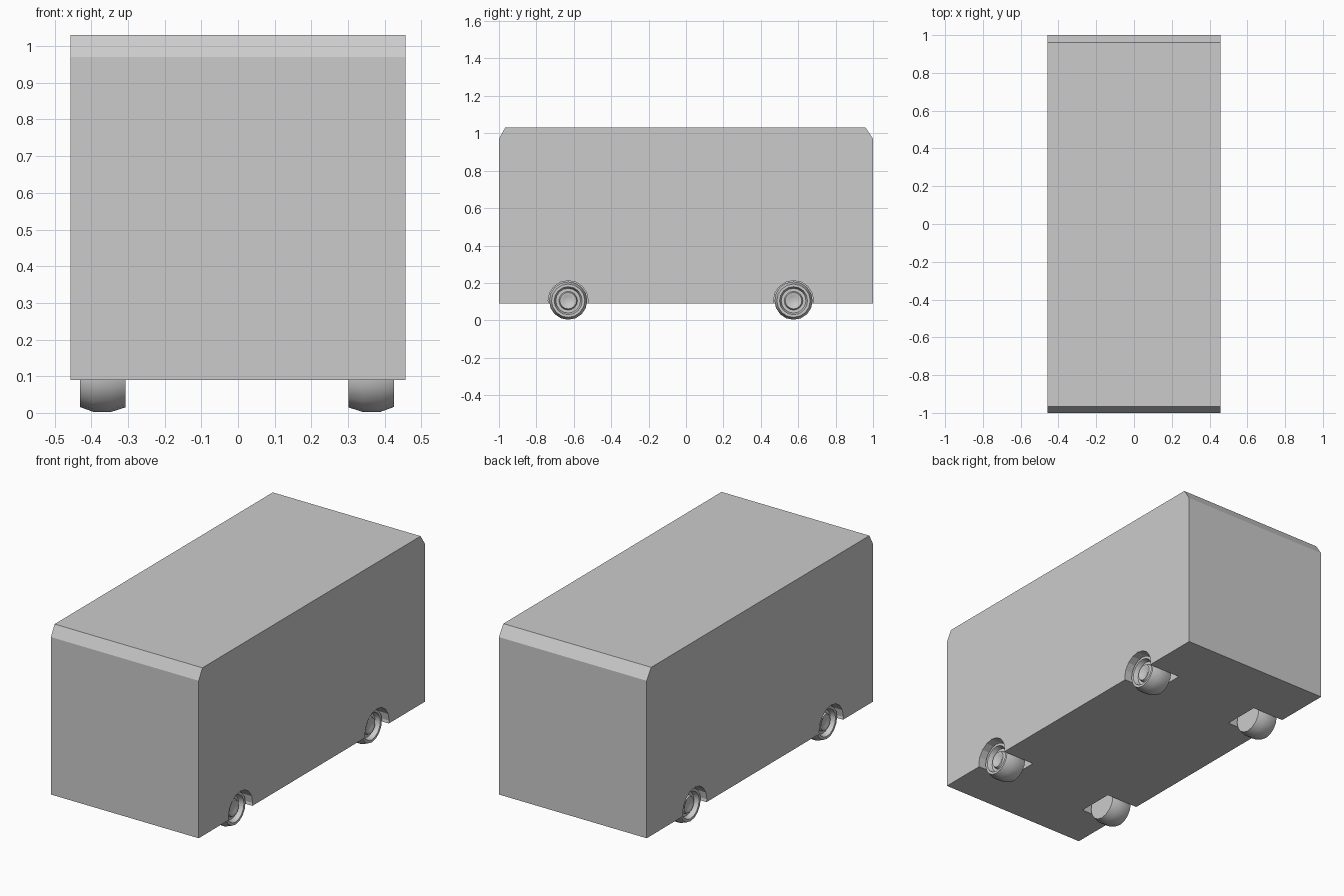
import bpy, bmesh, math
from mathutils import Matrix, Vector

if "Cube" in bpy.data.objects:
    bpy.data.objects.remove(bpy.data.objects["Cube"])

HALF_W = 0.457
AXLES = (-0.63, 0.575)
AXLE_Z = 0.105


def make_object(name, bm):
    bmesh.ops.recalc_face_normals(bm, faces=bm.faces)
    mesh = bpy.data.meshes.new(name)
    bm.to_mesh(mesh)
    bm.free()
    ob = bpy.data.objects.new(name, mesh)
    bpy.context.collection.objects.link(ob)
    return ob


# Body: side profile (y, z) extruded across the width
profile = [(-1, 0.09), (1, 0.09), (1, 0.97), (0.96, 1.03), (-0.967, 1.03), (-1, 0.97)]
bm = bmesh.new()
face = bm.faces.new([bm.verts.new((-HALF_W, y, z)) for y, z in profile])
ext = bmesh.ops.extrude_face_region(bm, geom=[face])
bmesh.ops.translate(bm, vec=(2 * HALF_W, 0, 0),
                    verts=[v for v in ext["geom"] if isinstance(v, bmesh.types.BMVert)])
body = make_object("van_body", bm)

# Wheel arches: cylinders cut into both sides
bm = bmesh.new()
for side in (-1, 1):
    for y in AXLES:
        bmesh.ops.create_cone(
            bm, cap_ends=True, segments=16, radius1=0.107, radius2=0.107, depth=0.24,
            matrix=Matrix.Translation((side * 0.38, y, AXLE_Z)) @ Matrix.Rotation(math.pi / 2, 4, 'Y'))
cutter = make_object("arch_cutter", bm)
cutter.hide_render = True
mod = body.modifiers.new("wheel_arches", 'BOOLEAN')
mod.operation = 'DIFFERENCE'
mod.solver = 'EXACT'
mod.object = cutter
bpy.context.view_layer.objects.active = body
bpy.ops.object.modifier_apply(modifier=mod.name)
bpy.data.objects.remove(cutter)

# Wheels: lathed section (offset from inner face, radius), dished rim and raised hub
section = [(0.108, 0), (0.108, 0.025), (0.114, 0.036), (0.114, 0.044), (0.098, 0.05),
           (0.098, 0.066), (0.124, 0.075), (0.124, 0.089), (0.088, 0.102), (0.038, 0.102),
           (0.0, 0.09), (0.0, 0.05), (0.0, 0)]


def make_wheel(name, side, y):
    bm = bmesh.new()
    verts = [bm.verts.new((x, 0, r)) for x, r in section]
    edges = [bm.edges.new(pair) for pair in zip(verts, verts[1:])]
    bmesh.ops.spin(bm, geom=verts + edges, cent=(0, 0, 0), axis=(1, 0, 0),
                   angle=2 * math.pi, steps=16)
    bmesh.ops.remove_doubles(bm, verts=bm.verts, dist=1e-4)
    for v in bm.verts:
        v.co = Vector((side * (0.304 + v.co.x) - 0.003, v.co.y + y, v.co.z + AXLE_Z))
    ob = make_object(name, bm)
    bpy.ops.object.select_all(action='DESELECT')
    ob.select_set(True)
    bpy.context.view_layer.objects.active = ob
    bpy.ops.object.shade_smooth_by_angle(angle=math.radians(40))


for side, side_name in ((-1, "left"), (1, "right")):
    for y, end in zip(AXLES, ("front", "rear")):
        make_wheel(f"{end}_{side_name}_wheel", side, y)
